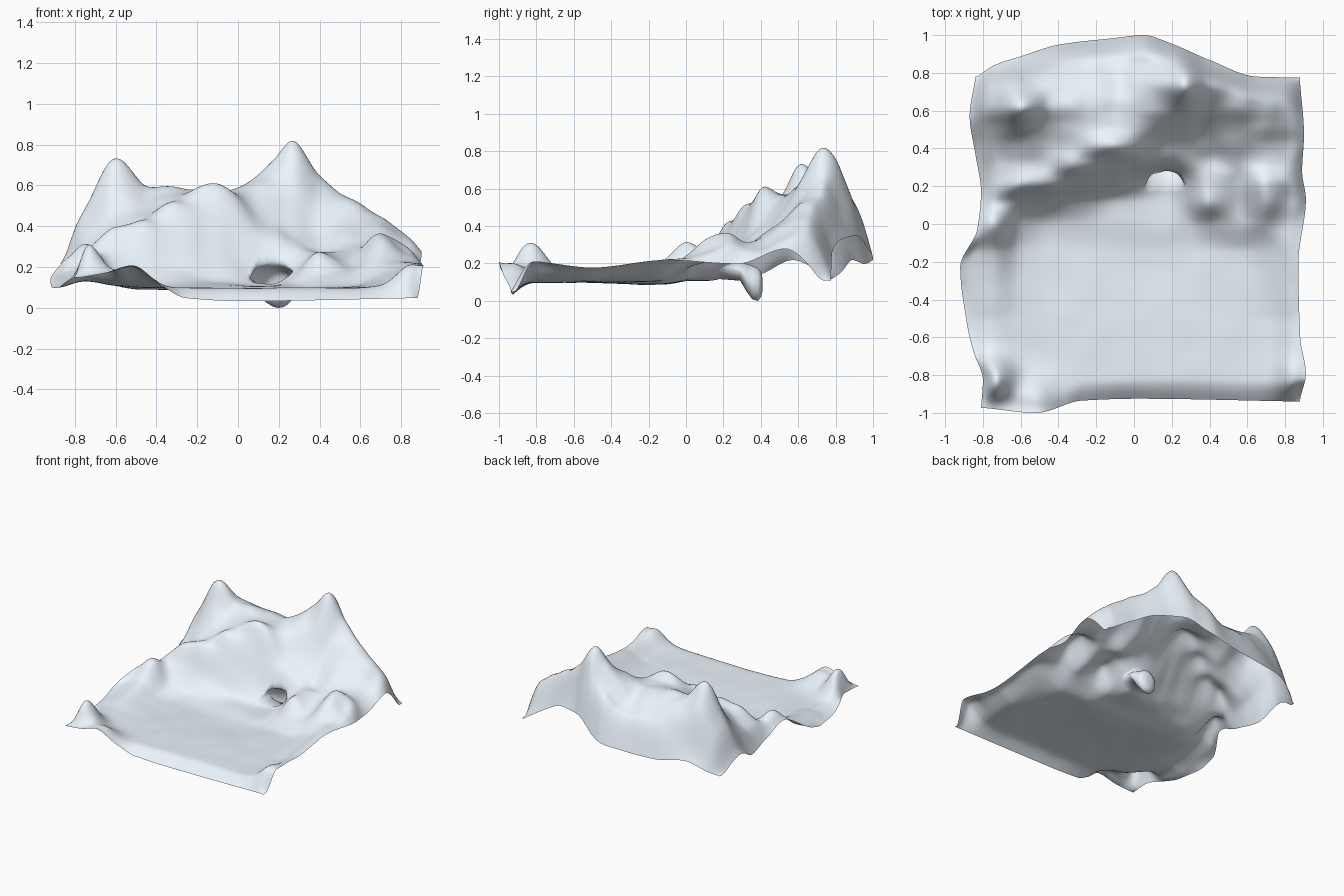
import bpy, bmesh, math
from mathutils import Vector, noise

if "Cube" in bpy.data.objects:
    bpy.data.objects.remove(bpy.data.objects["Cube"])

N = 140


def spline(xs, ys, x):
    """Smooth interpolation without overshoot."""
    n = len(xs)
    if x <= xs[0]:
        return ys[0]
    if x >= xs[-1]:
        return ys[-1]
    i = 0
    while x > xs[i + 1]:
        i += 1
    d = lambda k: (ys[k + 1] - ys[k]) / (xs[k + 1] - xs[k])

    def tangent(k):
        if k == 0:
            return d(0)
        if k == n - 1:
            return d(n - 2)
        a, b = d(k - 1), d(k)
        return 0 if a * b <= 0 else 2 * a * b / (a + b)
    h = xs[i + 1] - xs[i]
    t = (x - xs[i]) / h
    return ((2*t**3 - 3*t*t + 1) * ys[i] + (t**3 - 2*t*t + t) * h * tangent(i)
            + (3*t*t - 2*t**3) * ys[i + 1] + (t**3 - t*t) * h * tangent(i + 1))


def curve(pts):
    xs, ys = zip(*pts)
    return lambda x: spline(xs, ys, x)


# Plan outline
left_x = curve([(-.95, -.81), (-.8, -.80), (-.65, -.85), (-.5, -.885), (-.2, -.92), (0, -.83),
                (.2, -.81), (.4, -.84), (.6, -.87), (.8, -.84)])
right_x = curve([(-.93, .88), (-.8, .91), (-.6, .88), (-.2, .87), (.15, .91),
                 (.3, .89), (.5, .90), (.77, .88)])
front_y = curve([(-.82, -.975), (-.55, -1), (-.3, -.935), (0, -.925), (.88, -.94)])
back_y = curve([(-.84, .78), (-.75, .84), (-.6, .89), (-.4, .95), (-.1, .985),
                (.05, 1), (.2, .955), (.4, .87), (.66, .78), (.88, .775)])

# Rim heights
left_z = curve([(-.95, .15), (-.8, .15), (-.5, .10), (-.35, .10), (-.2, .14), (0, .25), (.2, .17),
                (.4, .14), (.6, .22), (.8, .12)])
right_z = curve([(-.93, .05), (-.82, .21), (-.5, .18), (-.1, .22), (.3, .2),
                 (.56, .28), (.77, .11)])
front_z = curve([(-.82, .15), (-.7, .17), (-.55, .21), (-.4, .11), (-.28, .05), (0, .035), (.88, .05)])
back_z = curve([(-.84, .12), (-.6, .22), (-.4, .20), (0, .22), (.12, .26), (.3, .35), (.5, .33),
                (.66, .25), (.88, .11)])

# Front-to-back valley and mountain profiles
ys = [-.5, -.15, 0, .12, .22, .32, .42, .52, .62, .73, .85]
profiles = [
    (-.85, [.11, .17, .31, .22, .22, .20, .20, .25, .30, .25, .14]),
    (-.75, [.13, .20, .32, .27, .27, .28, .32, .40, .49, .42, .24]),
    (-.60, [.11, .11, .15, .27, .40, .38, .44, .57, .74, .61, .36]),
    (-.45, [.10, .09, .11, .22, .42, .45, .47, .54, .61, .57, .44]),
    (-.30, [.10, .09, .11, .18, .36, .52, .53, .56, .59, .56, .46]),
    (-.11, [.10, .09, .11, .13, .26, .45, .62, .57, .57, .54, .45]),
    (.17, [.10, .09, .11, .11, .13, .31, .40, .53, .64, .72, .61]),
    (.27, [.10, .09, .11, .15, .19, .30, .37, .48, .66, .83, .70]),
    (.40, [.10, .10, .16, .28, .28, .27, .33, .42, .55, .65, .52]),
    (.55, [.10, .11, .18, .21, .26, .30, .36, .44, .52, .54, .38]),
    (.70, [.11, .16, .24, .34, .37, .31, .33, .40, .45, .42, .25]),
    (.83, [.17, .22, .23, .27, .30, .28, .29, .34, .36, .28, .13]),
]
cols = [p[0] for p in profiles]
# Small front corner mounds: x, y, height, radius
mounds = [(-.75, -.83, .20, .11), (-.52, -.93, .10, .12), (.86, -.8, .05, .1)]


def height(x, y):
    z = spline(cols, [spline(ys, p[1], y) for p in profiles], x)
    for mx, my, h, r in mounds:
        z += h * math.exp(-((x - mx)**2 + (y - my)**2) / r**2)
    rough = min(max((z - .13) / .2, 0), 1)
    return z + .018 * rough * noise.noise(Vector((x * 8, y * 8, 3))) \
        + .004 * noise.noise(Vector((x * 6, y * 6, 9)))


def ease(d, w):
    return math.sin(min(d / w, 1) * math.pi / 2)


def point(u, v):
    xn, yn = -.85 + 1.74 * u, -.95 + 1.76 * v
    lx, rx, fy, by = left_x(yn), right_x(yn), front_y(xn), back_y(xn)
    x, y = lx + (rx - lx) * u, fy + (by - fy) * v
    z = height(x, y)
    for edge, d, w in ((left_z(yn), x - lx, .08), (right_z(yn), rx - x, .08),
                       (front_z(xn), y - fy, .11), (back_z(xn), by - y, .125)):
        z = edge + (z - edge) * ease(d, w)
    return x, y, z


# Terrain sheet
bm = bmesh.new()
grid = [[bm.verts.new(point(i / N, j / N)) for i in range(N + 1)] for j in range(N + 1)]
for j in range(N):
    for i in range(N):
        bm.faces.new((grid[j][i], grid[j][i+1], grid[j+1][i+1], grid[j+1][i]))
# Soften the slopes slightly
inner = [v for v in bm.verts if not v.is_boundary]
for _ in range(4):
    bmesh.ops.smooth_vert(bm, verts=inner, factor=.5, use_axis_z=True)

# Cave mouth cut into the cliff
cx, cz = .17, .165


def in_mouth(c):
    return .18 < c.y < .32 and c.z > .118 and ((c.x - cx) / .115)**2 + ((c.z - .12) / .11)**2 < 1


bmesh.ops.delete(bm, geom=[f for f in bm.faces if in_mouth(f.calc_center_median())], context='FACES')
rim = [e for e in bm.edges if e.is_boundary
       and all(abs(v.co.x - cx) < .2 and .1 < v.co.y < .4 for v in e.verts)]
rim_verts = {v for e in rim for v in e.verts}
for _ in range(4):
    new = {}
    for v in rim_verts:
        near = [e.other_vert(v).co for e in v.link_edges if e in rim]
        new[v] = v.co * .5 + sum(near, Vector()) / len(near) * .5
    for v, co in new.items():
        v.co = co

# Cave pocket: y, centre x, centre z, half width, half height
loop = rim
prev = (cx, cz, .11, .055)
for ring in [(.29, .17, .16, .11, .05), (.325, .18, .125, .10, .075),
             (.355, .19, .10, .085, .09), (.385, .20, .09, .075, .088),
             (.402, .20, .09, .055, .065), (.41, .20, .09, .025, .03)]:
    y, px, pz, w, h = ring
    out = bmesh.ops.extrude_edge_only(bm, edges=loop)['geom']
    loop = [g for g in out if isinstance(g, bmesh.types.BMEdge) and g.is_boundary]
    for v in {v for e in loop for v in e.verts}:
        a = math.atan2((v.co.z - prev[1]) / prev[3], (v.co.x - prev[0]) / prev[2])
        v.co = (px + w * math.cos(a), y, pz + h * math.sin(a))
    prev = ring[1:]
bmesh.ops.holes_fill(bm, edges=loop, sides=0)
bmesh.ops.recalc_face_normals(bm, faces=bm.faces)
top = max(bm.faces, key=lambda f: abs(f.normal.z))
if top.normal.z < 0:
    bmesh.ops.reverse_faces(bm, faces=bm.faces)

# Rest on the ground
low = min(v.co.z for v in bm.verts)
bmesh.ops.translate(bm, verts=bm.verts, vec=(0, 0, -low))

mesh = bpy.data.meshes.new("mountain_terrain")
bm.to_mesh(mesh)
bm.free()
for p in mesh.polygons:
    p.use_smooth = True
terrain = bpy.data.objects.new("mountain_terrain", mesh)
bpy.context.collection.objects.link(terrain)

# Pale snow colour
snow = bpy.data.materials.new("snow")
snow.diffuse_color = (.83, .91, .98, 1)
snow.use_nodes = True
snow.node_tree.nodes["Principled BSDF"].inputs["Base Color"].default_value = snow.diffuse_color
mesh.materials.append(snow)
